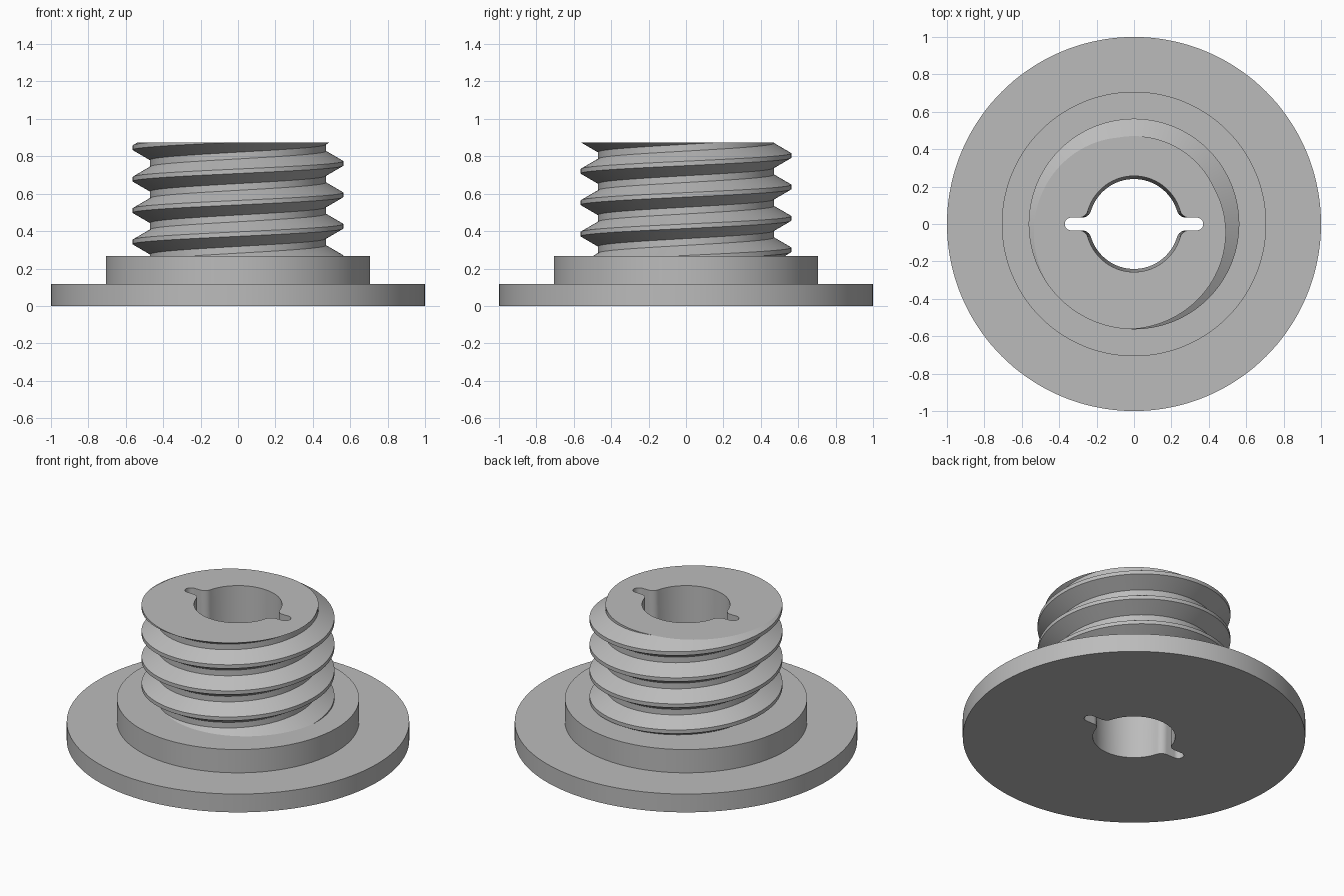
import bpy, bmesh
from math import sin, cos, pi, asin, sqrt, atan2

if "Cube" in bpy.data.objects:
    bpy.data.objects.remove(bpy.data.objects["Cube"])

SEG = 144
TOP, COLLAR_TOP, FLANGE_TOP = 0.875, 0.268, 0.118

grey = bpy.data.materials.new("plain grey")
grey.use_nodes = True
colour = (0.5, 0.5, 0.5, 1)
grey.diffuse_color = colour
grey.node_tree.nodes["Principled BSDF"].inputs["Base Color"].default_value = colour


def finish(name, bm):
    bmesh.ops.recalc_face_normals(bm, faces=bm.faces[:])
    mesh = bpy.data.meshes.new(name)
    bm.to_mesh(mesh)
    bm.free()
    mesh.materials.append(grey)
    ob = bpy.data.objects.new(name, mesh)
    bpy.context.collection.objects.link(ob)
    return ob


def loft(name, sections):
    """Solid through (outline, z) sections with equal point counts."""
    bm = bmesh.new()
    rings = [[bm.verts.new((x, y, z)) for x, y in outline] for outline, z in sections]
    for a, b in zip(rings, rings[1:]):
        for i in range(len(a)):
            k = (i + 1) % len(a)
            bm.faces.new((a[i], a[k], b[k], b[i]))
    bm.faces.new(rings[0])
    bm.faces.new(rings[-1])
    return finish(name, bm)


def arc(cx, cy, r, a0, a1, n):
    return [(cx + r * cos(a0 + (a1 - a0) * i / n), cy + r * sin(a0 + (a1 - a0) * i / n))
            for i in range(n + 1)]


def circle(r):
    return arc(0, 0, r, 0, 2 * pi, SEG)[:-1]


def keyhole(r, half=0.034, reach=0.37, fillet=0.05):
    """Round bore with two opposite slots, filleted where they meet."""
    fy = half + fillet
    fx = sqrt((r + fillet) ** 2 - fy ** 2)
    a = atan2(fy, fx)
    quarter = arc(reach - half, 0, half, 0, pi / 2, 8)
    quarter += arc(fx, fy, fillet, -pi / 2, a - pi, 10)
    quarter += arc(0, 0, r, a, pi / 2, 24)[1:]
    upper = quarter + [(-x, y) for x, y in quarter[-2::-1]]
    return upper + [(x, -y) for x, y in upper[-2:0:-1]]


def thread(name, root=0.47, crest=0.563, pitch=0.168, crest_z=0.762, turns=8):
    """Right-handed screw thread, trimmed flat at both ends."""
    flat, flank = 0.012, 0.054
    profile = [(crest, -flat), (crest, flat), (root, flat + flank),
               (root, pitch - flat - flank)]
    start = crest_z - 5 * pitch
    bm = bmesh.new()
    cols = []
    for i in range(SEG):
        t = i / SEG
        cols.append([bm.verts.new((r * cos(2 * pi * t), r * sin(2 * pi * t),
                                   start + (k + t) * pitch + dz))
                     for k in range(turns) for r, dz in profile])
    rows = len(cols[0])
    for i in range(SEG):
        last = i == SEG - 1
        nxt, shift = cols[(i + 1) % SEG], len(profile) if last else 0
        for j in range(rows - 1 - shift):
            bm.faces.new((cols[i][j], nxt[j + shift], nxt[j + 1 + shift], cols[i][j + 1]))
    for z, up in ((TOP, 1), (COLLAR_TOP - 0.06, -1)):
        bmesh.ops.bisect_plane(bm, geom=bm.verts[:] + bm.edges[:] + bm.faces[:],
                               plane_co=(0, 0, z), plane_no=(0, 0, up), clear_outer=True)
    bmesh.ops.holes_fill(bm, edges=[e for e in bm.edges if e.is_boundary], sides=0)
    return finish(name, bm)


# Stepped base: wide flange and collar
body = loft("threaded_plug", [(circle(1), 0), (circle(1), FLANGE_TOP),
                              (circle(0.707), FLANGE_TOP), (circle(0.707), COLLAR_TOP)])
# Threaded shank and slotted, slightly tapered bore
shank = thread("shank")
bore = loft("bore_cutter", [(keyhole(0.24), -0.02), (keyhole(0.257), TOP + 0.02)])

bpy.context.view_layer.objects.active = body
body.select_set(True)
for other, operation in ((shank, 'UNION'), (bore, 'DIFFERENCE')):
    mod = body.modifiers.new(operation.lower(), 'BOOLEAN')
    mod.operation, mod.object, mod.solver = operation, other, 'EXACT'
    bpy.ops.object.modifier_apply(modifier=mod.name)
    bpy.data.objects.remove(other)

bpy.ops.object.shade_smooth_by_angle(angle=pi / 7)
